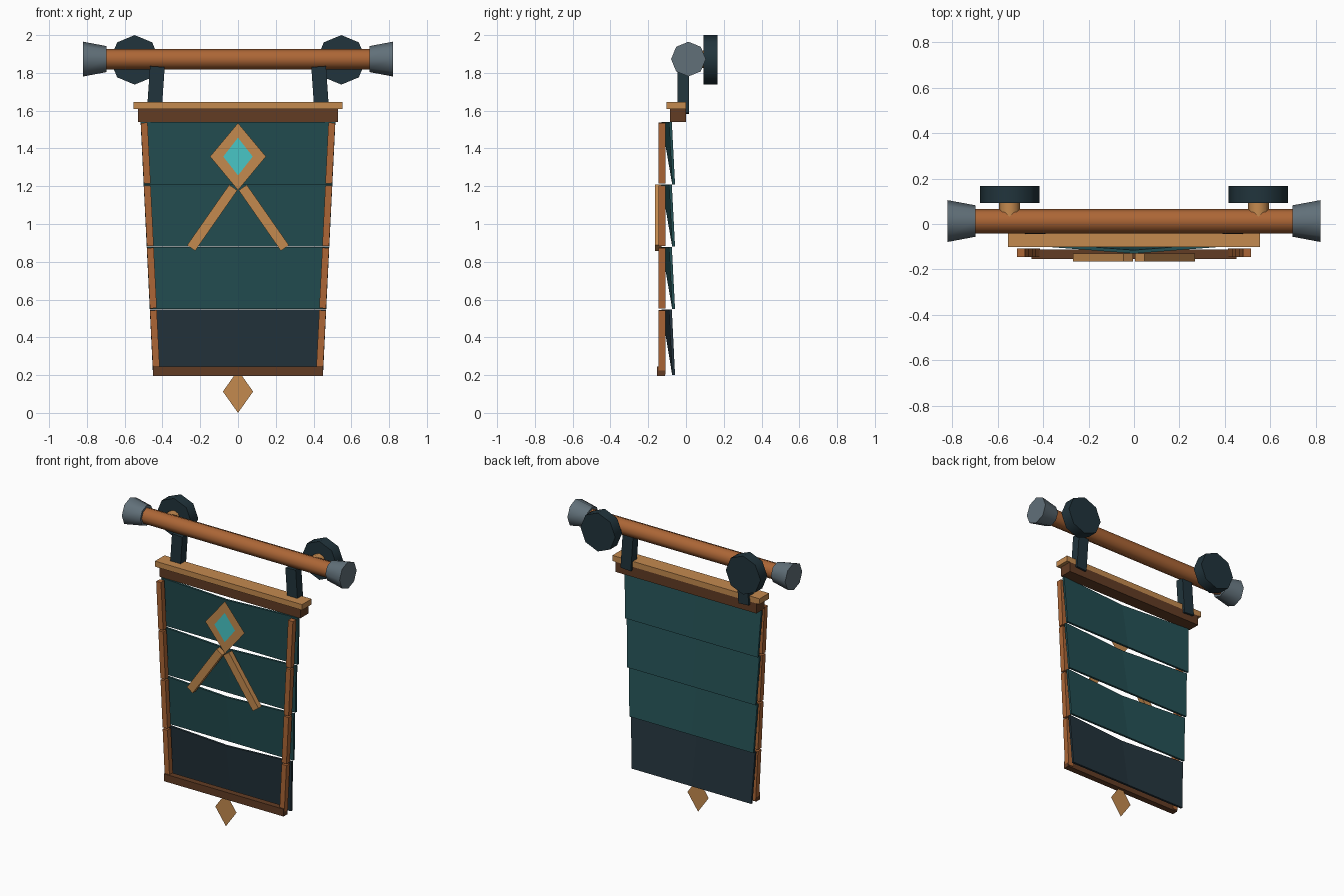
import bpy, bmesh, math
from mathutils import Matrix, Vector

if "Cube" in bpy.data.objects:
    bpy.data.objects.remove(bpy.data.objects["Cube"])


def material(name, r, g, b):
    m = bpy.data.materials.new(name)
    lin = [((c / 255 + 0.055) / 1.055) ** 2.4 for c in (r, g, b)]
    m.diffuse_color = (*lin, 1)
    m.use_nodes = True
    m.node_tree.nodes["Principled BSDF"].inputs["Base Color"].default_value = m.diffuse_color
    return m


WOOD = material("orange_wood", 172, 102, 54)
TAN = material("pale_wood", 196, 138, 79)
DARK_WOOD = material("dark_wood", 98, 60, 36)
TEAL = material("teal_cloth", 36, 80, 84)
SLATE = material("slate_cloth", 36, 52, 61)
IRON = material("dark_iron", 33, 52, 60)
STEEL = material("grey_steel", 97, 112, 121)
CYAN = material("cyan_gem", 72, 198, 198)


def finish(bm, name, mat, smooth=False):
    me = bpy.data.meshes.new(name)
    bm.to_mesh(me)
    bm.free()
    me.materials.append(mat)
    ob = bpy.data.objects.new(name, me)
    bpy.context.collection.objects.link(ob)
    if smooth:
        bpy.ops.object.select_all(action='DESELECT')
        ob.select_set(True)
        bpy.context.view_layer.objects.active = ob
        bpy.ops.object.shade_smooth_by_angle(angle=math.radians(50))
    return ob


def bar(name, mat, a, b, width, y0, y1):
    """Box between points a and b in the xz plane, with the given width."""
    a, b = Vector(a), Vector(b)
    n = (b - a).normalized().orthogonal() * width / 2
    bm = bmesh.new()
    corners = (a + n, b + n, b - n, a - n)
    front = [bm.verts.new((p.x, y0, p.y)) for p in corners]
    back = [bm.verts.new((p.x, y1, p.y)) for p in corners]
    bm.faces.new(front)
    bm.faces.new(back[::-1])
    for i in range(4):
        j = (i + 1) % 4
        bm.faces.new((front[i], back[i], back[j], front[j]))
    bmesh.ops.recalc_face_normals(bm, faces=bm.faces)
    return finish(bm, name, mat)


def beam(name, mat, half, z0, z1, y0, y1):
    return bar(name, mat, (-half, (z0 + z1) / 2), (half, (z0 + z1) / 2), z1 - z0, y0, y1)


def cone(name, mat, a, b, r1, r2):
    """Eight-sided cone or cylinder from point a to point b."""
    a, b = Vector(a), Vector(b)
    d = b - a
    if abs(d.x) > abs(d.y):
        rot = Matrix.Rotation(math.copysign(math.pi / 2, d.x), 4, 'Y')
    else:
        rot = Matrix.Rotation(math.copysign(math.pi / 2, -d.y), 4, 'X')
    bm = bmesh.new()
    bmesh.ops.create_cone(bm, cap_ends=True, segments=8, radius1=r1, radius2=r2,
                          depth=d.length, matrix=Matrix.Translation((a + b) / 2) @ rot)
    return finish(bm, name, mat, True)


def diamond(name, mat, z, w, h, y):
    """Flat diamond facing forward."""
    bm = bmesh.new()
    bm.faces.new([bm.verts.new(p) for p in
                  ((-w, y, z), (0, y, z - h), (w, y, z), (0, y, z + h))])
    return finish(bm, name, mat)


def half_width(z):
    return 0.45 + 0.049 * (z - 0.2)


def cloth(name, mat, z0, z1):
    """Leaning cloth panel whose upper edge bulges forward in the middle."""
    bm = bmesh.new()
    layers = []
    for t in (0, 0.015):
        rows = []
        for z, side, mid in ((z0, -0.073, -0.073), (z1, -0.09, -0.13)):
            w = half_width(z)
            rows.append([bm.verts.new((x, y + t, z)) for x, y in
                         ((-w, side), (0, mid), (w, side))])
        layers.append(rows)
        for i in (0, 1):
            bm.faces.new((rows[0][i], rows[0][i + 1], rows[1][i + 1], rows[1][i]))
    # rim joining front and back
    loops = [r[0] + r[1][::-1] for r in layers]
    for i in range(6):
        j = (i + 1) % 6
        bm.faces.new((loops[0][i], loops[0][j], loops[1][j], loops[1][i]))
    bmesh.ops.recalc_face_normals(bm, faces=bm.faces)
    return finish(bm, name, mat)


# Hanging rod
ROD_Y, ROD_Z = 0.013, 1.873
cone("rod", WOOD, (-0.71, ROD_Y, ROD_Z), (0.71, ROD_Y, ROD_Z), 0.054, 0.054)

# Paired fittings: end caps, wall discs, pegs, straps
for s, side in ((-1, "left"), (1, "right")):
    cone(side + "_end_cap", STEEL, (s * 0.697, ROD_Y, ROD_Z), (s * 0.82, ROD_Y, ROD_Z), 0.069, 0.092)
    cone(side + "_wall_disc", IRON, (s * 0.547, 0.093, 1.869), (s * 0.547, 0.167, 1.869), 0.131, 0.131)
    cone(side + "_peg", TAN, (s * 0.547, 0.03, ROD_Z), (s * 0.547, 0.1, ROD_Z), 0.046, 0.046)
    bar(side + "_strap", IRON, (s * 0.444, 1.585), (s * 0.427, 1.833), 0.078, -0.045, 0.015)

# Top beams
beam("top_plank", TAN, 0.554, 1.608, 1.646, -0.102, 0.0)
beam("top_beam", DARK_WOOD, 0.53, 1.54, 1.608, -0.086, 0.0)

# Cloth panels with side trims
for i, (z0, z1) in enumerate(((1.21, 1.54), (0.88, 1.208), (0.55, 0.878), (0.2, 0.547))):
    cloth(f"cloth_panel_{i + 1}", SLATE if i == 3 else TEAL, z0, z1)
    for s in (-1, 1):
        bar("side_trim", WOOD, (s * (half_width(z0) - 0.019), z0 + 0.004),
            (s * (half_width(z1) - 0.019), z1 - 0.004), 0.036, -0.145, -0.108)
beam("bottom_bar", DARK_WOOD, 0.45, 0.195, 0.245, -0.153, -0.112)

# Emblem, crossed arms and pendant
diamond("emblem_diamond", TAN, 1.357, 0.148, 0.178, -0.14)
diamond("gem", CYAN, 1.357, 0.078, 0.1, -0.143)
diamond("gem_center", CYAN, 1.357, 0.035, 0.046, -0.146)
for s in (-1, 1):
    bar("emblem_arm", TAN, (s * 0.025, 1.193), (s * 0.248, 0.873), 0.052, -0.165, -0.13)
diamond("pendant", TAN, 0.113, 0.08, 0.113, -0.13)
